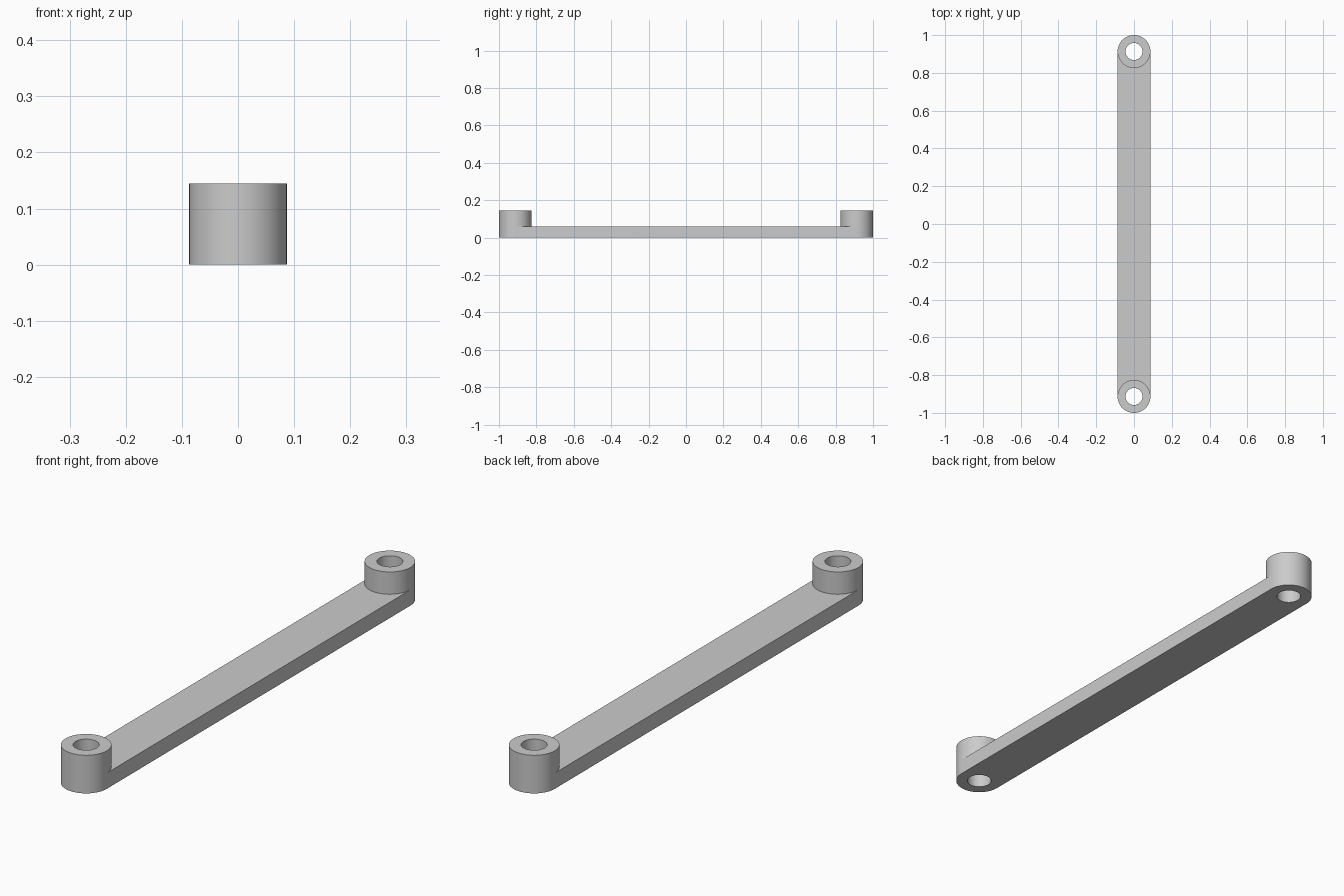
import bpy, bmesh, math

cube = bpy.data.objects.get("Cube")
if cube:
    bpy.data.objects.remove(cube)

SEG = 64            # sides of each boss
RADIUS = 0.087      # boss radius and half width of the arm
HOLE = 0.045
REACH = 1 - RADIUS  # boss centre distance from the middle
ARM_H = 0.06
BOSS_H = 0.145

bm = bmesh.new()


def ring(cy, sign, radius, z):
    """Circle of vertices starting at the +x side, outward half first."""
    return [bm.verts.new((radius * math.cos(2 * math.pi * i / SEG),
                          cy + sign * radius * math.sin(2 * math.pi * i / SEG), z))
            for i in range(SEG)]


def bridge(a, b, count=SEG):
    for i in range(count):
        j = (i + 1) % SEG
        bm.faces.new((a[i], a[j], b[j], b[i]))


def boss(sign):
    """Drilled boss; its inward side stays open below the arm top."""
    cy = sign * REACH
    low, mid, top = (ring(cy, sign, RADIUS, z) for z in (0, ARM_H, BOSS_H))
    hole_low, hole_top = (ring(cy, sign, HOLE, z) for z in (0, BOSS_H))
    bridge(low, mid, SEG // 2)
    bridge(mid, top)
    bridge(top, hole_top)
    bridge(hole_top, hole_low)
    bridge(hole_low, low)
    # inward half, running from the -x side to the +x side
    return [loop[SEG // 2:] + loop[:1] for loop in (low, mid)]


back_low, back_mid = boss(1)
front_low, front_mid = boss(-1)

# Arm: top, bottom and two long sides between the bosses
bm.faces.new(back_mid + front_mid[::-1])
bm.faces.new(back_low + front_low[::-1])
for end in (0, -1):
    bm.faces.new((back_low[end], back_mid[end], front_mid[end], front_low[end]))

bmesh.ops.recalc_face_normals(bm, faces=bm.faces)
mesh = bpy.data.meshes.new("link_arm")
bm.to_mesh(mesh)
bm.free()
link_arm = bpy.data.objects.new("link_arm", mesh)
bpy.context.collection.objects.link(link_arm)

# Plain grey
grey = bpy.data.materials.new("grey")
grey.use_nodes = True
colour = (0.6, 0.6, 0.6, 1)
grey.diffuse_color = colour
grey.node_tree.nodes["Principled BSDF"].inputs["Base Color"].default_value = colour
mesh.materials.append(grey)

bpy.ops.object.select_all(action="DESELECT")
link_arm.select_set(True)
bpy.context.view_layer.objects.active = link_arm
bpy.ops.object.shade_smooth_by_angle(angle=math.radians(30))
